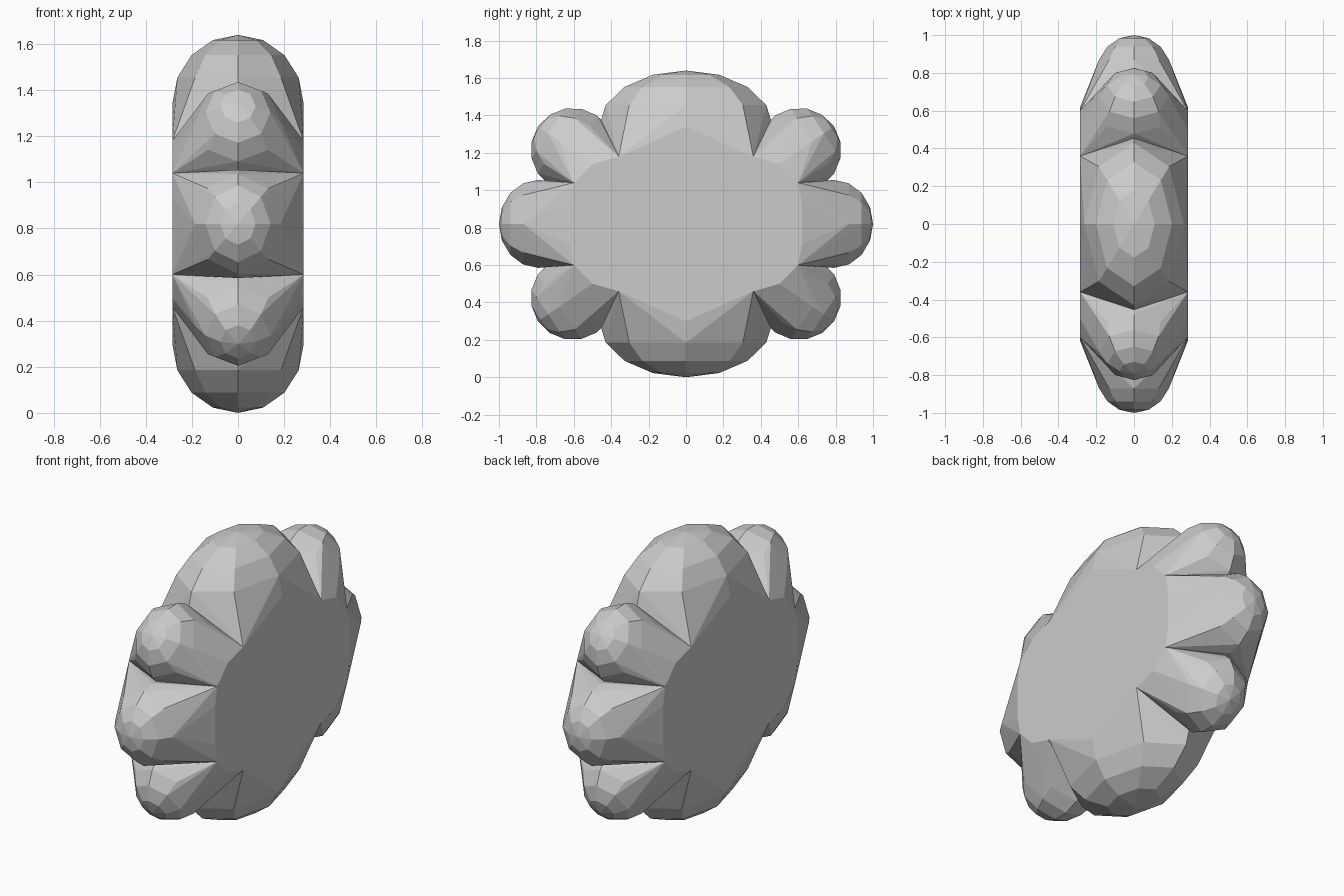
import bpy, bmesh
from math import radians
from mathutils import Vector, Matrix

cube = bpy.data.objects.get("Cube")
if cube:
    bpy.data.objects.remove(cube)

grey = bpy.data.materials.new("plain_grey")
grey.use_nodes = True
COLOR = (0.6, 0.6, 0.6, 1)
grey.diffuse_color = COLOR
grey.node_tree.nodes["Principled BSDF"].inputs["Base Color"].default_value = COLOR

HALF = 0.285   # half thickness of the body
MID = 0.82     # height of the centre

# One quarter of the flat side outline, as (y, height above centre)
TOP, A, B, C, D, E = ((0, .52), (.2, .385), (.36, .36), (.5, .32), (.6, .22), (.62, .11))


def finish(name, bm):
    bmesh.ops.recalc_face_normals(bm, faces=bm.faces)
    mesh = bpy.data.meshes.new(name)
    bm.to_mesh(mesh)
    bm.free()
    mesh.materials.append(grey)
    obj = bpy.data.objects.new(name, mesh)
    obj.location.z = MID
    bpy.context.collection.objects.link(obj)


def lobe(name, centre, radii, tilt, roots, sy=1, sz=1):
    """Faceted ball with its pole outward, flared into both flat sides."""
    bm = bmesh.new()
    place = Matrix.Translation((0, *centre)) @ Matrix.Rotation(radians(tilt - 90), 4, 'X')
    bmesh.ops.create_uvsphere(bm, u_segments=8, v_segments=8, radius=1,
                              matrix=place @ Matrix.Diagonal((*radii, 1)))
    for y, z in roots:
        for x in (-HALF, HALF):
            bm.verts.new((x, y, z))
    for v in bm.verts:
        v.co.y *= sy
        v.co.z *= sz
    hull = bmesh.ops.convex_hull(bm, input=bm.verts)
    junk = {g for g in hull["geom_interior"] + hull["geom_unused"]
            if isinstance(g, bmesh.types.BMVert)}
    bmesh.ops.delete(bm, geom=list(junk), context='VERTS')
    bmesh.ops.dissolve_limit(bm, angle_limit=0.01, verts=bm.verts, edges=bm.edges)
    finish(name, bm)


# Flat-sided body
quarter = [TOP, A, B, C, D, E]
right = quarter + [(y, -z) for y, z in reversed(quarter)]
outline = right + [(-y, z) for y, z in reversed(right[1:-1])]
bm = bmesh.new()
face = bm.faces.new([bm.verts.new((-HALF, y, z)) for y, z in outline])
out = bmesh.ops.extrude_face_region(bm, geom=[face], use_keep_orig=True)
bmesh.ops.translate(bm, vec=Vector((2 * HALF, 0, 0)),
                    verts=[g for g in out["geom"] if isinstance(g, bmesh.types.BMVert)])
finish("body", bm)

# Large lobes above and below
big_roots = [TOP] + [(s * y, z) for s in (-1, 1) for y, z in (A, B)]
for name, sz in (("upper", 1), ("lower", -1)):
    lobe(name + "_large_lobe", (0, .52), (HALF, .465, .3), 90, big_roots, 1, sz)

# Small lobes at the front and back
for end, sy in (("front", -1), ("back", 1)):
    lobe(end + "_middle_lobe", (.79, 0), (.2, .235, .21), 0,
         [(y, s * z) for s in (-1, 1) for y, z in (D, E)], sy)
    for name, sz in (("upper", 1), ("lower", -1)):
        lobe(f"{end}_{name}_lobe", (.605, .395), (.2, .225, .225), 34,
             [B, C, D], sy, sz)
